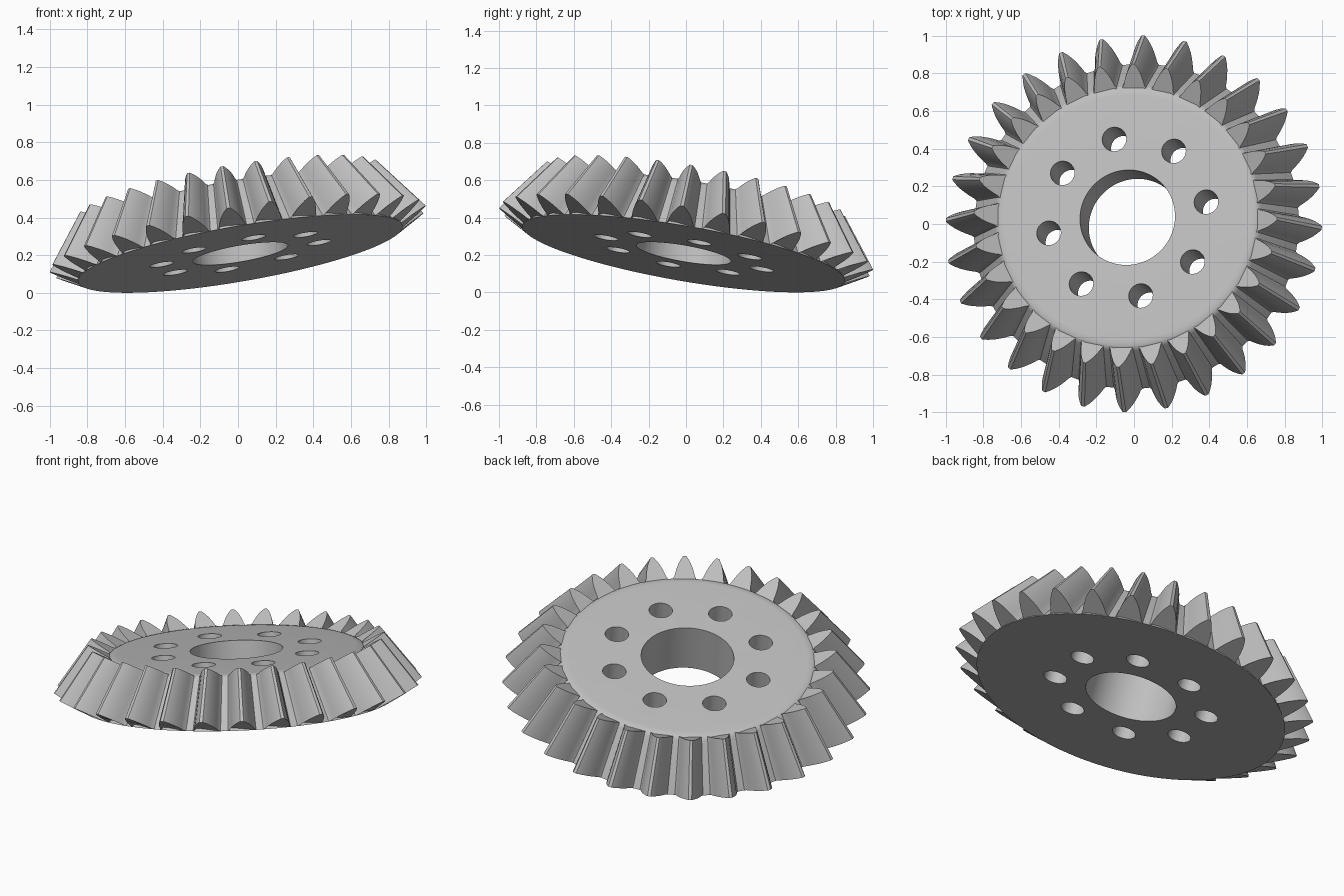
import bpy, bmesh
from math import sin, cos, radians, pi
from mathutils import Matrix, Vector

cube = bpy.data.objects.get("Cube")
if cube:
    bpy.data.objects.remove(cube, do_unlink=True)

TEETH = 28
ROOT_R, TIP_R, TIP_Z = 0.875, 1.014, 0.08   # large end of the teeth
APEX = 1.42                                 # height of the cone apex
INNER = 0.805                               # scale of the small end
THICK = 0.28
PLACE = (Matrix.Translation((0.0125, -0.0125, 0.208))
         @ Matrix.Rotation(radians(13.75), 4, Vector((-1, -1, 0))))

steel = bpy.data.materials.new("steel grey")
steel.use_nodes = True
steel.diffuse_color = (0.52, 0.52, 0.52, 1)
steel.node_tree.nodes["Principled BSDF"].inputs["Base Color"].default_value = (0.52, 0.52, 0.52, 1)


def make_object(name, bm):
    bmesh.ops.recalc_face_normals(bm, faces=bm.faces)
    mesh = bpy.data.meshes.new(name)
    bm.to_mesh(mesh)
    bm.free()
    mesh.materials.append(steel)
    obj = bpy.data.objects.new(name, mesh)
    bpy.context.collection.objects.link(obj)
    return obj


def select_only(obj):
    bpy.ops.object.select_all(action='DESELECT')
    obj.select_set(True)
    bpy.context.view_layer.objects.active = obj


def polar(r, a, z):
    return Vector((r * cos(a), r * sin(a), z))


# Gear body: ring-shaped profile turned around the axis
def make_body():
    profile = [(0.256, 0), (ROOT_R, 0), (0.717, 0.256), (0.705, 0.27),
               (0.688, 0.278), (0.66, THICK), (0.256, THICK)]
    steps = TEETH * 4
    bm = bmesh.new()
    rings = [[bm.verts.new(polar(r, 2 * pi * i / steps, z)) for r, z in profile]
             for i in range(steps)]
    for i, a in enumerate(rings):
        b = rings[(i + 1) % steps]
        for j in range(len(profile)):
            k = (j + 1) % len(profile)
            bm.faces.new((a[j], b[j], b[k], a[k]))
    return make_object("gear_body", bm)


# Bolt holes: eight drilled through the web
def drill_holes(body):
    bm = bmesh.new()
    for i in range(8):
        spot = polar(0.43, radians(10.4 + 45 * i), THICK / 2)
        bmesh.ops.create_cone(bm, cap_ends=True, segments=32, radius1=0.065,
                              radius2=0.065, depth=1, matrix=Matrix.Translation(spot))
    cutter = make_object("hole_cutter", bm)
    cutter.hide_render = True
    select_only(body)
    mod = body.modifiers.new("bolt_holes", 'BOOLEAN')
    mod.operation = 'DIFFERENCE'
    mod.solver = 'EXACT'
    mod.object = cutter
    bpy.ops.object.modifier_apply(modifier=mod.name)
    bpy.data.objects.remove(cutter, do_unlink=True)


# Teeth: curved flanks tapering towards the cone apex
def make_teeth():
    flank = [(0, 0.089), (0.08, 0.079), (0.25, 0.07), (0.45, 0.058),
             (0.65, 0.044), (0.83, 0.028), (0.96, 0.014), (1, 0.009)]
    half = [(ROOT_R + u * (TIP_R - ROOT_R), w, u * TIP_Z) for u, w in flank]
    outline = [(r, -w, z) for r, w, z in half] + [(r, w, z) for r, w, z in reversed(half)]
    bm = bmesh.new()
    for t in range(TEETH):
        mid = radians(-2.05) + 2 * pi * t / TEETH
        ends = []
        for s, sink in ((1, 0.002), (INNER, -0.03)):
            pts = [polar(r * s, mid + a, APEX - (APEX - z) * s) for r, a, z in outline]
            # buried foot that ties the tooth into the body
            foot_z = APEX - APEX * s + sink
            pts += [polar(ROOT_R * s - 0.04, mid + a, foot_z) for a in (0.08, -0.08)]
            ends.append([bm.verts.new(p) for p in pts])
        big, small = ends
        bm.faces.new(big)
        bm.faces.new(small)
        for i in range(len(big)):
            k = (i + 1) % len(big)
            bm.faces.new((big[i], big[k], small[k], small[i]))
    return make_object("gear_teeth", bm)


body = make_body()
drill_holes(body)
teeth = make_teeth()
for part in (body, teeth):
    select_only(part)
    bpy.ops.object.shade_smooth_by_angle(angle=radians(30))
    part.matrix_world = PLACE
